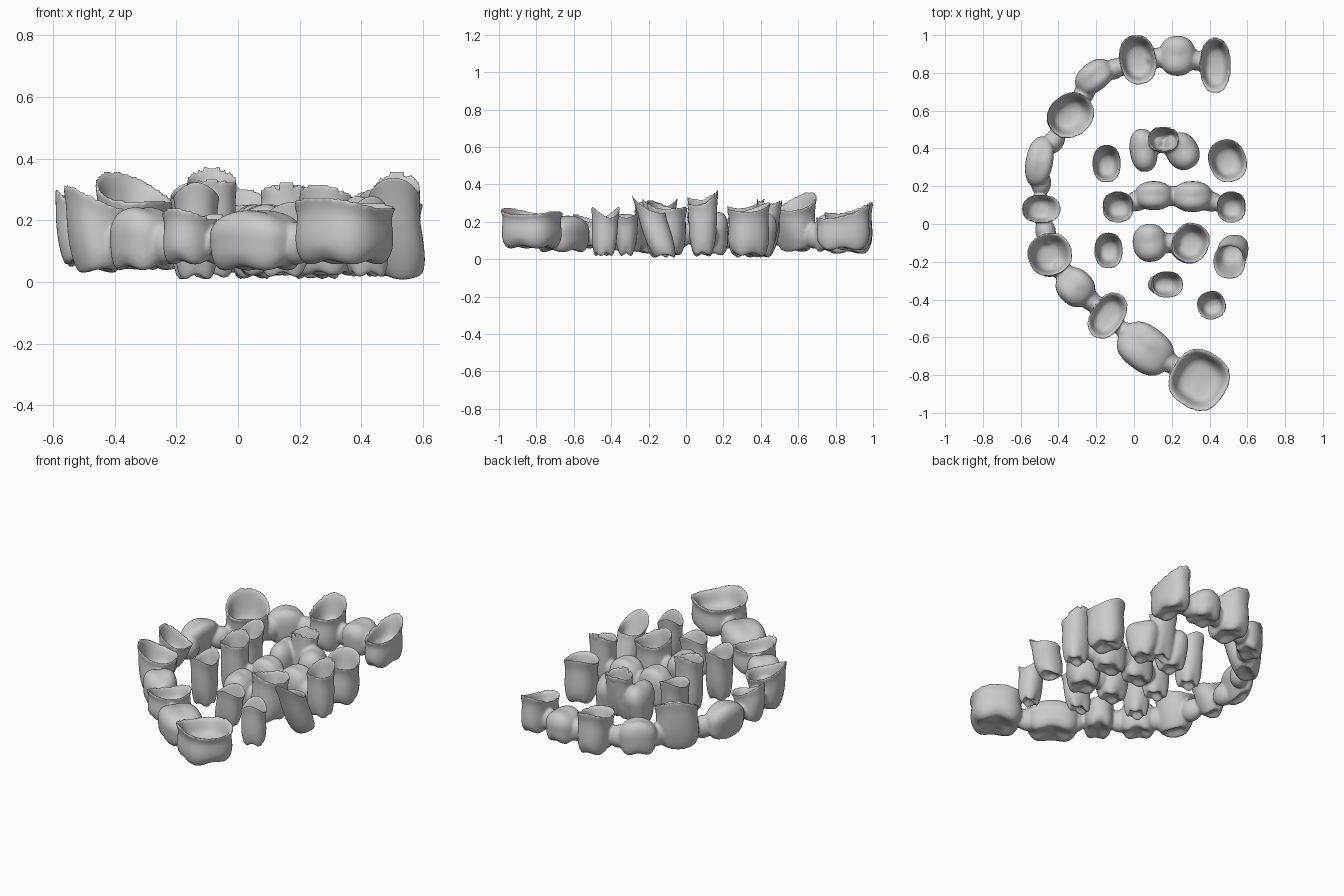
import bpy, bmesh, math
from mathutils import Matrix, Vector

if "Cube" in bpy.data.objects:
    bpy.data.objects.remove(bpy.data.objects["Cube"])

# (radius, height) profiles from the biting surface up
BASE = [(.2, .13), (.42, .09), (.62, .02), (.77, .03), (.88, .14), (.94, .3), (.95, .5)]
CUP = BASE + [(.91, .7), (.91, .84), (.985, .96), (1.0, 1.0), (.95, 1.0), (.84, .94),
              (.76, .78), (.68, .58), (.52, .49), (.2, .47)]
PONTIC = BASE + [(.98, .62), (.92, .78), (.76, .91), (.5, .98), (.2, 1.0)]
N = 36


def add_tooth(bm, x, y, w, d, rot, z0, z1, cup=True, rise=0.0, wave=.015,
              lean=(0, 0), wedge=1.0, cusps=4, power=2.3):
    """Loft one tooth; local +y is the cheek side, lean moves the biting end."""
    prof = CUP if cup else PONTIC
    a = math.radians(rot)
    ca, sa = math.cos(a), math.sin(a)
    rings = []
    for r, t in prof:
        ring = []
        k = wedge + (1 - wedge) * min(1, t / .75)
        for i in range(N):
            th = 2 * math.pi * i / N
            c, s = math.cos(th), math.sin(th)
            q = (abs(c) ** power + abs(s) ** power) ** (-1 / power)
            u, v = c * q * r, s * q * r
            lx, ly = u * w / 2, v * d / 2 * k
            z = z0 + (z1 - z0) * t
            z += t * t * (rise * v - wave * math.cos(2 * th) * r)
            if t < .2:
                z += (1 - math.cos(cusps * th + math.pi)) * .012 * r
            px = x + lx * ca - ly * sa + lean[0] * (1 - t)
            py = y + lx * sa + ly * ca + lean[1] * (1 - t)
            ring.append(bm.verts.new((px, py, z)))
        rings.append(ring)
    for lo, hi in zip(rings, rings[1:]):
        for i in range(N):
            j = (i + 1) % N
            bm.faces.new((lo[i], lo[j], hi[j], hi[i]))
    for ring, flip in ((rings[0], True), (rings[-1], False)):
        mid = bm.verts.new(sum((p.co for p in ring), Vector()) / N)
        for i in range(N):
            f = (ring[i], ring[(i + 1) % N], mid)
            bm.faces.new(f[::-1] if flip else f)


def add_neck(bm, p, q, f=.5, across=.055, z=.125):
    """Rounded connector between two neighbouring teeth."""
    p, q = Vector(p), Vector(q)
    c, dv = p.lerp(q, f), q - p
    m = (Matrix.Translation((c.x, c.y, z)) @ Matrix.Rotation(math.atan2(dv.y, dv.x), 4, 'Z')
         @ Matrix.Diagonal((.075, across, .07, 1)))
    bmesh.ops.create_icosphere(bm, subdivisions=3, radius=1, matrix=m)


def build(name, teeth, fuse=None):
    bm = bmesh.new()
    for t in teeth:
        add_tooth(bm, **t)
    if fuse:
        for a, b in zip(teeth, teeth[1:]):
            ca, cb = a.get('cup', True), b.get('cup', True)
            f = .5 + (.06 if ca and not cb else -.06 if cb and not ca else 0)
            add_neck(bm, (a['x'], a['y']), (b['x'], b['y']), f)
    bmesh.ops.recalc_face_normals(bm, faces=bm.faces)
    me = bpy.data.meshes.new(name)
    bm.to_mesh(me)
    bm.free()
    me.polygons.foreach_set('use_smooth', [True] * len(me.polygons))
    ob = bpy.data.objects.new(name, me)
    bpy.context.collection.objects.link(ob)
    sub = ob.modifiers.new('round', 'SUBSURF')
    sub.levels = sub.render_levels = 1
    if fuse:
        rm = ob.modifiers.new('fuse', 'REMESH')
        rm.mode, rm.voxel_size, rm.use_smooth_shade = 'VOXEL', .0085, True
        sm = ob.modifiers.new('blend', 'SMOOTH')
        sm.factor, sm.iterations = .5, 4
    return ob


def T(x, y, w, d, rot, z0, z1, **kw):
    return dict(x=x, y=y, w=w, d=d, rot=rot, z0=z0, z1=z1, **kw)


# long bridge around the arch, hollow crowns alternating with solid teeth
arch = [
    T(.43, .84, .17, .30, 0, .04, .25, rise=.04),
    T(.23, .89, .20, .22, 0, .04, .23, cup=False),
    T(.02, .87, .20, .27, 10, .02, .27, rise=.03),
    T(-.21, .78, .23, .16, 38, .03, .24, cup=False),
    T(-.335, .575, .26, .23, 38, .03, .30, rise=.05, lean=(-.02, .01), wedge=.6, cusps=2),
    T(-.495, .33, .28, .16, 80, .04, .25, cup=False, wedge=.5, lean=(-.02, 0), cusps=2),
    T(-.49, .08, .155, .21, 90, .05, .25, rise=.05, wedge=.5, lean=(-.03, 0), cusps=2),
    T(-.445, -.16, .23, .24, 110, .02, .265, rise=.04, wedge=.6, lean=(-.01, -.02), cusps=2),
    T(-.31, -.335, .22, .20, 135, .03, .24, cup=False),
    T(-.14, -.485, .18, .27, 148, .05, .22, rise=.01),
    T(.06, -.66, .32, .25, 143, .03, .23, cup=False, power=2.6),
    T(.345, -.825, .31, .32, 148, .05, .255, rise=.01, power=2.7),
]
build('arch_bridge', arch, True)

# small bridges inside the arch
build('four_tooth_bridge', [
    T(-.085, .09, .17, .17, 180, .0, .345, rise=-.02, wedge=.8),
    T(.105, .15, .21, .16, 0, .01, .25, cup=False),
    T(.31, .145, .22, .17, 0, .01, .25, cup=False),
    T(.515, .09, .16, .17, 0, .01, .32, rise=.03, wedge=.8),
], True)
build('three_tooth_bridge', [
    T(.05, .39, .15, .25, 8, .0, .25, cup=False, wedge=.7),
    T(.155, .45, .17, .14, 0, .02, .315, wedge=.7, lean=(0, -.03)),
    T(.255, .385, .18, .22, 30, .0, .25, cup=False, wedge=.7),
], True)
build('two_tooth_bridge', [
    T(.085, -.1, .19, .22, 8, .01, .25, cup=False, wedge=.7),
    T(.30, -.1, .20, .22, -25, .01, .29, rise=-.02, lean=(-.01, -.01)),
], True)

# loose single crowns
singles = {
    'left_back_crown': T(-.145, .32, .15, .20, 0, .0, .29, rise=.02, wedge=.7, lean=(.0, -.01)),
    'right_back_crown': T(.495, .335, .20, .23, 20, .01, .27, rise=.02),
    'left_front_crown': T(-.135, -.14, .15, .19, 0, .0, .30, wave=.025, wedge=.7),
    'right_leaning_crown': T(.505, -.2, .17, .18, 180, .0, .28, rise=.045, lean=(.03, .09), wedge=.8, cusps=2),
    'middle_front_crown': T(.175, -.32, .17, .14, 0, .01, .24, wave=.02, lean=(-.03, 0), wedge=.7),
    'right_front_crown': T(.41, -.43, .15, .15, 20, .01, .25, wave=.03, lean=(.01, -.01), wedge=.8),
}
for nm, t in singles.items():
    build(nm, [t])
